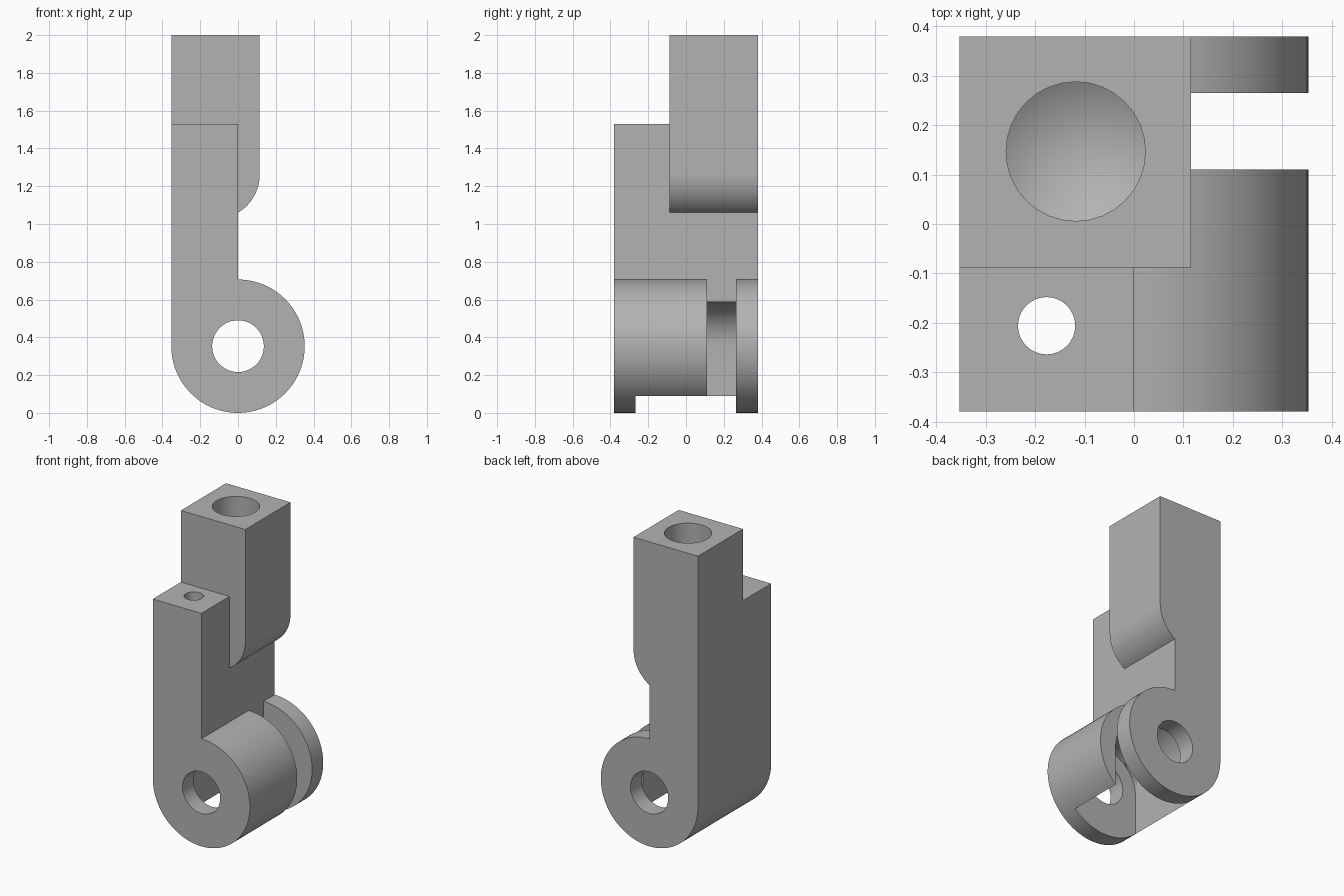
import bpy
import bmesh
from math import cos, sin, pi, acos
from mathutils import Matrix, Vector

cube = bpy.data.objects.get("Cube")
if cube:
    bpy.data.objects.remove(cube, do_unlink=True)

grey = bpy.data.materials.new("plain grey")
grey.use_nodes = True
grey.diffuse_color = (0.45, 0.45, 0.45, 1)
grey.node_tree.nodes["Principled BSDF"].inputs["Base Color"].default_value = grey.diffuse_color

R = 0.353            # knuckle radius, also its centre height
PIN = 0.137          # pin hole radius
POCKET = 0.235       # pocket half width
BACK = 0.38          # half depth
STEP = -0.088        # front face of the tall column
COL = 0.115          # right face of the tall column


def finish(name, bm):
    bmesh.ops.recalc_face_normals(bm, faces=bm.faces[:])
    mesh = bpy.data.meshes.new(name)
    bm.to_mesh(mesh)
    bm.free()
    mesh.materials.append(grey)
    obj = bpy.data.objects.new(name, mesh)
    bpy.context.collection.objects.link(obj)
    return obj


def arc(cx, cz, r, start, end, n):
    angles = [start + (end - start) * i / n for i in range(n + 1)]
    return [(cx + r * cos(a), cz + r * sin(a)) for a in angles]


def extrude(name, outline, y0, y1):
    """Extrude an x-z outline along y."""
    bm = bmesh.new()
    face = bm.faces.new([bm.verts.new((x, y0, z)) for x, z in outline])
    moved = bmesh.ops.extrude_face_region(bm, geom=[face])["geom"]
    verts = [v for v in moved if isinstance(v, bmesh.types.BMVert)]
    bmesh.ops.translate(bm, verts=verts, vec=(0, y1 - y0, 0))
    return finish(name, bm)


def drill(name, x, y, r, bottom, top, tip=0.0):
    """Vertical drill, with a conical tip when tip is above zero."""
    bm = bmesh.new()
    bmesh.ops.create_cone(bm, cap_ends=True, segments=32, radius1=r, radius2=r,
                          depth=top - bottom,
                          matrix=Matrix.Translation((x, y, (top + bottom) / 2)))
    if tip:
        bm.faces.ensure_lookup_table()
        cap = min(bm.faces, key=lambda f: f.calc_center_median().z)
        centre = bmesh.ops.poke(bm, faces=[cap])["verts"][0]
        centre.co.z -= tip
    return finish(name, bm)


def cut(body, cutter):
    mod = body.modifiers.new(cutter.name, 'BOOLEAN')
    mod.operation = 'DIFFERENCE'
    mod.solver = 'EXACT'
    mod.object = cutter
    bpy.context.view_layer.objects.active = body
    bpy.ops.object.modifier_apply(modifier=mod.name)
    bpy.data.objects.remove(cutter, do_unlink=True)


def box(x0, x1, z0, z1):
    return [(x0, z0), (x1, z0), (x1, z1), (x0, z1)]


# Body: knuckle, slab and overhanging column in one side outline
col_x = COL - POCKET
sweep = acos(-col_x / POCKET)
col_z = 1.06 + POCKET * sin(sweep)
outline = arc(0, R, R, -pi, pi / 2, 72)
outline += arc(col_x, col_z, POCKET, -sweep, 0, 16)
outline += [(COL, 2), (-R, 2)]
body = extrude("hinge_bracket", outline, -BACK, BACK)

# Front step beside and above the slab
step = [(0, 1.0), (0.6, 1.0), (0.6, 2.2), (-0.6, 2.2), (-0.6, 1.53), (0, 1.53)]
cut(body, extrude("front_step", step, -0.6, STEP))

# Arched pocket inside the knuckle, open at the bottom
pocket = arc(0, R, POCKET, 0, pi, 40) + [(-POCKET, -0.2), (POCKET, -0.2)]
cut(body, extrude("knuckle_pocket", pocket, -0.267, 0.265))

# Slot between the knuckle and the rear lug
cut(body, extrude("lug_slot", box(0, 0.6, -0.2, 0.8), 0.11, 0.265))

# Pin hole, blind top hole and slim through hole
cut(body, extrude("pin_hole", arc(0, R, PIN, 0, 2 * pi, 48)[:-1], -0.6, 0.6))
cut(body, drill("top_hole", -0.118, 0.147, 0.141, 1.3, 2.2, 0.085))
cut(body, drill("slim_hole", -0.177, -0.206, 0.058, 0.3, 1.8))

# Smooth the rounded walls, keep the edges sharp
bpy.ops.object.select_all(action='DESELECT')
body.select_set(True)
bpy.context.view_layer.objects.active = body
bpy.ops.object.shade_smooth_by_angle(angle=pi / 6)
